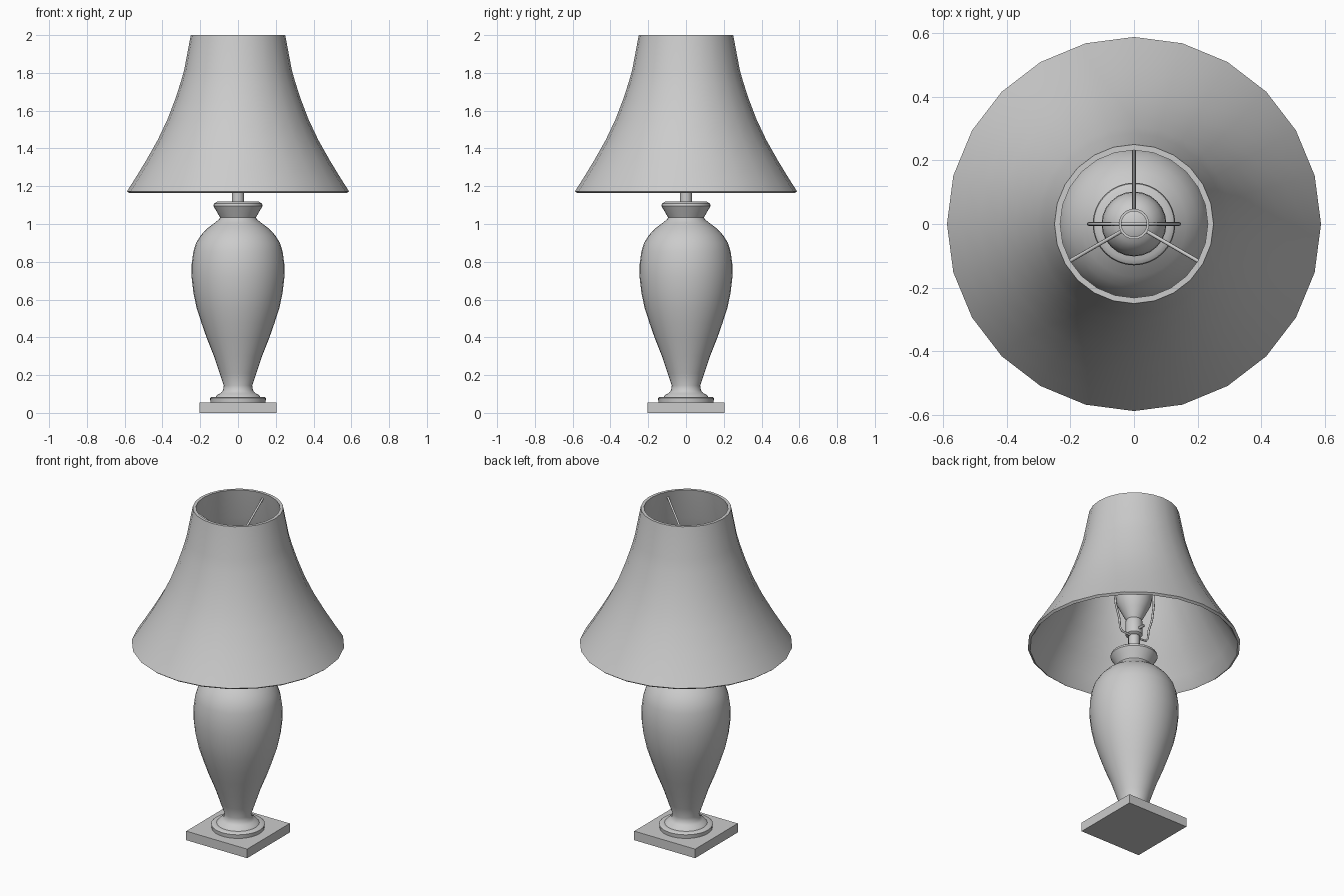
import bpy, bmesh, math
from mathutils import Vector

if "Cube" in bpy.data.objects:
    bpy.data.objects.remove(bpy.data.objects["Cube"])


def finish(name, bm, angle=40):
    bmesh.ops.recalc_face_normals(bm, faces=bm.faces)
    me = bpy.data.meshes.new(name)
    bm.to_mesh(me)
    bm.free()
    ob = bpy.data.objects.new(name, me)
    bpy.context.collection.objects.link(ob)
    bpy.ops.object.select_all(action='DESELECT')
    ob.select_set(True)
    bpy.context.view_layer.objects.active = ob
    bpy.ops.object.shade_smooth_by_angle(angle=math.radians(angle))
    return ob


def lathe(name, profile, sides=24, closed=False, angle=40):
    """Revolve (radius, z) points about z; cap the ends unless the profile is a loop."""
    bm = bmesh.new()
    rings = []
    for r, z in profile:
        rings.append([bm.verts.new((r * math.cos(i * math.tau / sides),
                                    r * math.sin(i * math.tau / sides), z))
                      for i in range(sides)])
    pairs = list(zip(rings, rings[1:]))
    if closed:
        pairs.append((rings[-1], rings[0]))
    else:
        bm.faces.new(rings[0])
        bm.faces.new(rings[-1])
    for a, b in pairs:
        for i in range(sides):
            j = (i + 1) % sides
            bm.faces.new((a[i], a[j], b[j], b[i]))
    return finish(name, bm, angle)


def wire(name, points, radius):
    """Round wire following a polyline."""
    cu = bpy.data.curves.new(name, 'CURVE')
    cu.dimensions = '3D'
    cu.bevel_depth = radius
    cu.bevel_resolution = 2
    cu.use_fill_caps = True
    sp = cu.splines.new('POLY')
    sp.points.add(len(points) - 1)
    for p, co in zip(sp.points, points):
        p.co = (*co, 1)
    ob = bpy.data.objects.new(name, cu)
    bpy.context.collection.objects.link(ob)
    return ob


# square plinth
bm = bmesh.new()
bmesh.ops.create_cube(bm, size=1)
bmesh.ops.scale(bm, vec=(0.41, 0.41, 0.055), verts=bm.verts)
bmesh.ops.translate(bm, vec=(0, 0, 0.0275), verts=bm.verts)
finish("plinth", bm)

# round foot, vase body and flared collar
lathe("vase_body", [
    (0.146, 0.055), (0.148, 0.078), (0.142, 0.083), (0.118, 0.085),
    (0.108, 0.097), (0.09, 0.105), (0.079, 0.12), (0.075, 0.145),
    (0.097, 0.21), (0.127, 0.30), (0.165, 0.395), (0.193, 0.475),
    (0.219, 0.555), (0.236, 0.635), (0.246, 0.72), (0.245, 0.79),
    (0.236, 0.855), (0.222, 0.90), (0.197, 0.94), (0.165, 0.975),
    (0.125, 1.005), (0.10, 1.025), (0.095, 1.035), (0.13, 1.095),
    (0.127, 1.108), (0.112, 1.118)], 32)

# stem, socket and bulb
lathe("stem", [(0.032, 1.115), (0.032, 1.23)], 16)
lathe("socket", [(0.034, 1.225), (0.047, 1.235), (0.047, 1.32), (0.04, 1.33)], 16)
lathe("bulb", [(0.04, 1.325), (0.052, 1.345), (0.072, 1.385), (0.092, 1.425),
               (0.102, 1.47), (0.1, 1.51), (0.087, 1.55), (0.06, 1.58),
               (0.025, 1.594), (0.004, 1.596)], 24)

# switch key on the socket
wire("switch_key", [(0, 0.04, 1.26), (0, 0.085, 1.26)], 0.008)

# harp: mirrored wire from the stem around the bulb to the shade ring
half = [(0.03, 1.225), (0.085, 1.23), (0.1, 1.25), (0.105, 1.3), (0.13, 1.38), (0.142, 1.47),
        (0.14, 1.56), (0.125, 1.66), (0.1, 1.74), (0.07, 1.795), (0.04, 1.82)]
wire("harp", [(x, 0, z) for x, z in half] + [(-x, 0, z) for x, z in reversed(half)], 0.006)

# spider: hub and three rising spokes
lathe("spider_hub", [(0.04, 1.815), (0.048, 1.815), (0.048, 1.835), (0.04, 1.835)], 24, True)
for i in range(3):
    a = math.radians(90 + 120 * i)
    d = Vector((math.cos(a), math.sin(a), 0))
    wire(f"spider_spoke_{i + 1}", [d * 0.045 + Vector((0, 0, 1.826)),
                                   d * 0.237 + Vector((0, 0, 1.965))], 0.006)

# bell-shaped shade with wall thickness
outer = [(0.575, 1.163), (0.588, 1.173), (0.545, 1.24), (0.487, 1.335), (0.425, 1.445),
         (0.373, 1.555), (0.333, 1.66), (0.305, 1.745), (0.285, 1.815), (0.25, 2.0)]
inner = [(r - 0.018, z) for r, z in reversed(outer[2:])] + [(0.566, 1.173)]
lathe("lampshade", outer + inner, 24, True)
